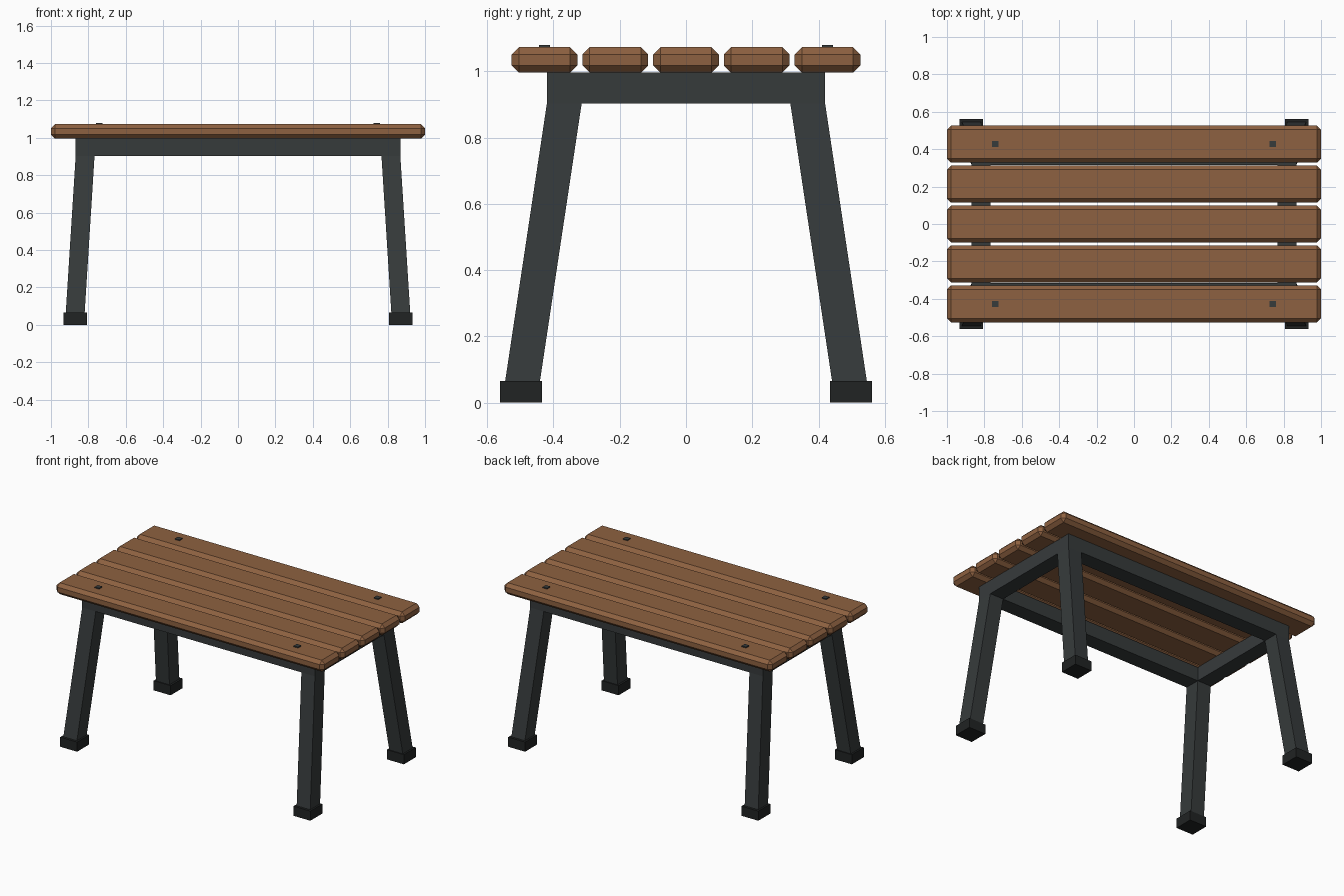
import bpy, bmesh

if "Cube" in bpy.data.objects:
    bpy.data.objects.remove(bpy.data.objects["Cube"])


def material(name, rgb):
    m = bpy.data.materials.new(name)
    m.diffuse_color = (*rgb, 1)
    m.use_nodes = True
    m.node_tree.nodes["Principled BSDF"].inputs["Base Color"].default_value = m.diffuse_color
    return m


WOOD = material("wood", (0.27, 0.12, 0.052))
METAL = material("dark_metal", (0.037, 0.043, 0.044))
RUBBER = material("rubber", (0.015, 0.017, 0.017))


def finish(name, bm, mat):
    bmesh.ops.recalc_face_normals(bm, faces=bm.faces)
    me = bpy.data.meshes.new(name)
    bm.to_mesh(me)
    bm.free()
    me.materials.append(mat)
    ob = bpy.data.objects.new(name, me)
    bpy.context.collection.objects.link(ob)
    return ob


def box(name, center, size, mat, chamfer=0):
    bm = bmesh.new()
    bmesh.ops.create_cube(bm, size=1)
    for v in bm.verts:
        v.co = [c + a * s for c, a, s in zip(center, v.co, size)]
    if chamfer:
        bmesh.ops.bevel(bm, geom=bm.edges[:], offset=chamfer, segments=1,
                        affect='EDGES')
    return finish(name, bm, mat)


# Table top: five chamfered planks
for i in range(5):
    box(f"plank_{i + 1}", (0, (i - 2) * 0.2135, 1.034), (2.0, 0.198, 0.077),
        WOOD, 0.022)

# Frame: rectangular ring of rails with splayed legs growing from the corners
X = (-0.868, -0.767, 0.767, 0.868)
Y = (-0.42, -0.315, 0.315, 0.42)
Z_TOP, Z_RAIL, Z_LEG = 0.9955, 0.902, 0.03
SPLAY = (0.055, 0.131)
bm = bmesh.new()
top = [[bm.verts.new((x, y, Z_TOP)) for y in Y] for x in X]
low = [[bm.verts.new((x, y, Z_RAIL)) for y in Y] for x in X]


def walls(a, b):
    for k in range(len(a)):
        n = (k + 1) % len(a)
        bm.faces.new((a[k], a[n], b[n], b[k]))


for i in range(3):
    for j in range(3):
        if i == j == 1:
            continue
        cell = ((i, j), (i + 1, j), (i + 1, j + 1), (i, j + 1))
        upper = [top[a][b] for a, b in cell]
        lower = [low[a][b] for a, b in cell]
        bm.faces.new(upper)
        if i != 1 and j != 1:
            foot = [bm.verts.new((v.co.x + (i - 1) * SPLAY[0],
                                  v.co.y + (j - 1) * SPLAY[1], Z_LEG))
                    for v in lower]
            walls(lower, foot)
            bm.faces.new(foot)
        else:
            bm.faces.new(lower)
outer = ([(i, 0) for i in range(3)] + [(3, j) for j in range(3)]
         + [(i, 3) for i in (3, 2, 1)] + [(0, j) for j in (3, 2, 1)])
inner = [(1, 1), (2, 1), (2, 2), (1, 2)]
for loop in (outer, inner):
    walls([top[a][b] for a, b in loop], [low[a][b] for a, b in loop])
finish("frame_with_legs", bm, METAL)

# Foot caps and bolt heads, one per corner
for sx, side in ((-1, "left"), (1, "right")):
    for sy, end in ((-1, "front"), (1, "back")):
        box(f"foot_{end}_{side}", (sx * 0.87, sy * 0.498, 0.0325),
            (0.126, 0.127, 0.065), RUBBER)
        box(f"bolt_{end}_{side}", (sx * 0.742, sy * 0.427, 1.0695),
            (0.033, 0.033, 0.019), METAL)
